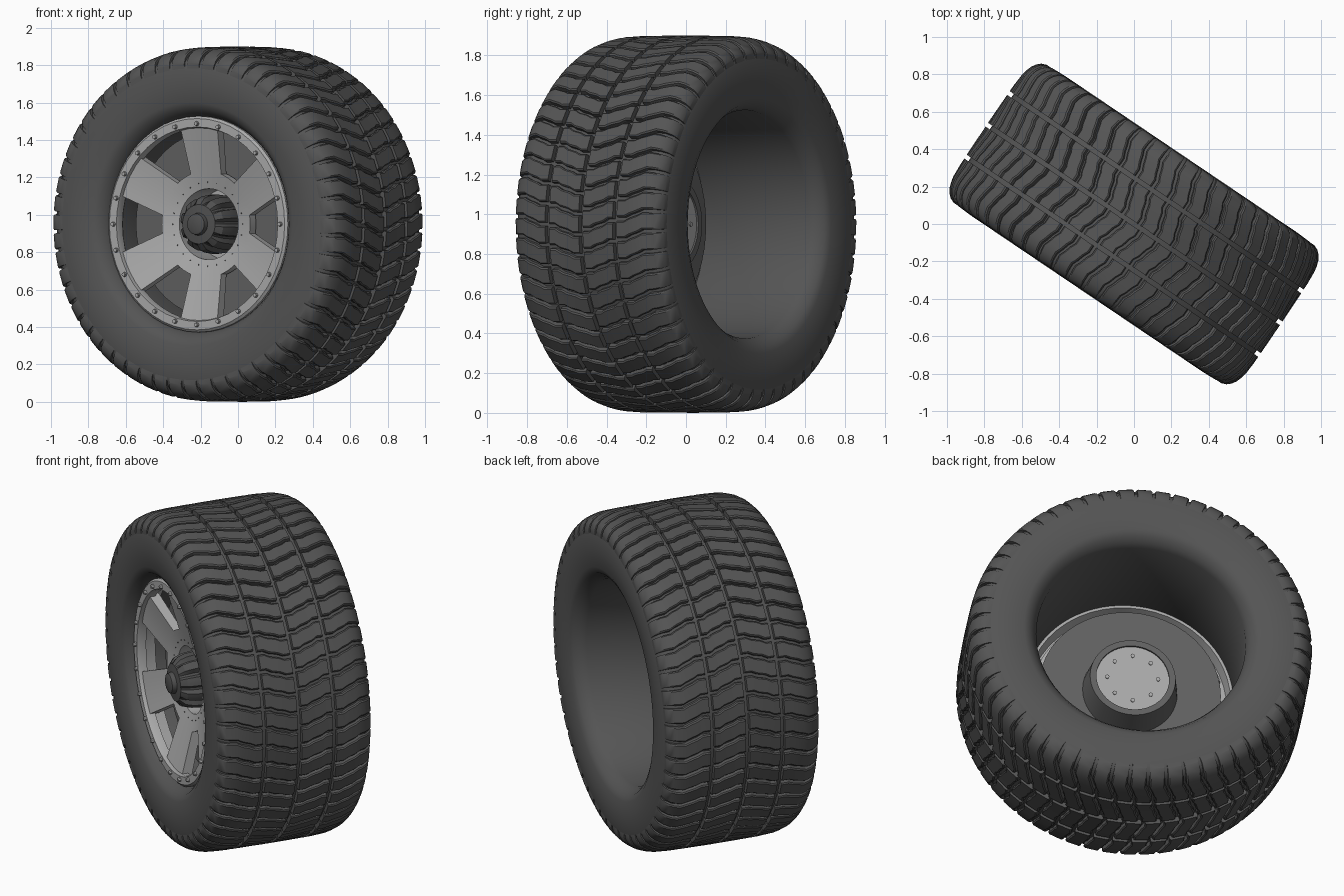
import bpy, bmesh, math
from mathutils import Matrix, Vector

if "Cube" in bpy.data.objects:
    bpy.data.objects.remove(bpy.data.objects["Cube"])

# Wheel frame: local z = outward axle, local y = up, turned 34 degrees
C, S, R = math.cos(math.radians(34)), math.sin(math.radians(34)), 0.95
FRAME = Matrix(((C, 0, -S, 0), (-S, 0, -C, 0), (0, 1, 0, R), (0, 0, 0, 1)))


def material(name, v):
    m = bpy.data.materials.new(name)
    m.diffuse_color = (v, v, v, 1)
    m.use_nodes = True
    m.node_tree.nodes["Principled BSDF"].inputs["Base Color"].default_value = m.diffuse_color
    return m


RUBBER = material("rubber", 0.09)
DARK = material("dark_metal", 0.08)
DISC = material("disc_metal", 0.12)
ALLOY = material("alloy", 0.4)


def polar(r, t, a):
    return Vector((r * math.cos(t), r * math.sin(t), a))


def finish(name, bm, mat, angle=30):
    bmesh.ops.recalc_face_normals(bm, faces=bm.faces[:])
    bm.transform(FRAME)
    me = bpy.data.meshes.new(name)
    bm.to_mesh(me)
    bm.free()
    me.materials.append(mat)
    ob = bpy.data.objects.new(name, me)
    bpy.context.collection.objects.link(ob)
    bpy.ops.object.select_all(action='DESELECT')
    ob.select_set(True)
    bpy.context.view_layer.objects.active = ob
    bpy.ops.object.shade_smooth_by_angle(angle=math.radians(angle))
    return ob


def lathe(bm, profile, n=48, closed=True, radius=lambda i, k: 1.0):
    """Spin (radius, axial) points; open profiles get end caps."""
    rings = [[bm.verts.new(polar(r * radius(i, k), math.tau * i / n, a)) for i in range(n)]
             for k, (r, a) in enumerate(profile)]
    pairs = list(zip(rings, rings[1:])) + ([(rings[-1], rings[0])] if closed else [])
    for p, q in pairs:
        for i in range(n):
            j = (i + 1) % n
            bm.faces.new((p[i], p[j], q[j], q[i]))
    if not closed:
        bm.faces.new(rings[0])
        bm.faces.new(rings[-1])


def loft(bm, sections):
    """Join equal cross-sections into a capped solid."""
    rows = [[bm.verts.new(p) for p in s] for s in sections]
    m = len(rows[0])
    for p, q in zip(rows, rows[1:]):
        for i in range(m):
            bm.faces.new((p[i], p[(i + 1) % m], q[(i + 1) % m], q[i]))
    bm.faces.new(rows[0])
    bm.faces.new(rows[-1])


def studs(bm, count, r, a, size, h, sides=8):
    for k in range(count):
        m = Matrix.Translation(polar(r, math.tau * k / count, a))
        bmesh.ops.create_cone(bm, cap_ends=True, segments=sides, radius1=size,
                              radius2=size * 0.75, depth=h, matrix=m)


# Tyre carcass with open barrel
half = [(0.575, 0.36), (0.59, 0.39), (0.615, 0.425), (0.65, 0.442), (0.75, 0.45),
        (0.83, 0.446), (0.87, 0.434), (0.90, 0.40), (0.915, 0.33), (0.922, 0.2)]
bm = bmesh.new()
lathe(bm, half + [(r, -a) for r, a in reversed(half)], 72)
finish("tyre_body", bm, RUBBER, 35)

# Tread: four rows of wavy blocks, mirrored about the centre line
CROWN = [(0, 0.95), (0.25, 0.948), (0.33, 0.943), (0.38, 0.932), (0.41, 0.915),
         (0.432, 0.895), (0.446, 0.86)]


def crown(a):
    for (a0, r0), (a1, r1) in zip(CROWN, CROWN[1:]):
        if a <= a1:
            return r0 + (r1 - r0) * (a - a0) / (a1 - a0)
    return CROWN[-1][1]


N = 56
STEP = math.tau / N
ROWS = [([0.012, 0.05, 0.08, 0.13, 0.16, 0.193], [0, 0, 0.14, 0.26, 0.42, 0.42], 0),
        ([0.217, 0.26, 0.29, 0.33, 0.36, 0.39, 0.415, 0.434, 0.445],
         [0.2, 0.2, 0.34, 0.46, 0.6, 0.6, 0.6, 0.6, 0.6], 0.3)]
bm = bmesh.new()
for side in (1, -1):
    for axials, waves, shift in ROWS:
        for k in range(N):
            secs = []
            for a, w in zip(axials, waves):
                t = (k + w + shift + (0.25 if side < 0 else 0)) * STEP
                top, low = crown(a), crown(a) - 0.035
                secs.append([polar(low, t - 0.42 * STEP, a * side),
                             polar(top - 0.006, t - 0.41 * STEP, a * side),
                             polar(top, t - 0.34 * STEP, a * side),
                             polar(top, t + 0.34 * STEP, a * side),
                             polar(top - 0.006, t + 0.41 * STEP, a * side),
                             polar(low, t + 0.42 * STEP, a * side)])
            loft(bm, secs)
finish("tread_blocks", bm, RUBBER, 25)


# Wheel face: dished cone with a bolted outer ring, six spokes and a hub well
def face(r):
    return 0.28 + (r - 0.19) * 0.28


bm = bmesh.new()
lathe(bm, [(0.515, 0.375), (0.52, 0.392), (0.565, 0.392), (0.578, 0.38),
           (0.578, 0.27), (0.56, 0.27), (0.545, 0.34), (0.515, 0.34)], 48)
finish("rim_ring", bm, ALLOY)

bm = bmesh.new()
lathe(bm, [(0.19, face(0.19)), (0.285, face(0.285)), (0.285, 0.25), (0.21, 0.24),
           (0.21, 0.10), (0.19, 0.10)], 48)
finish("hub_well", bm, ALLOY)

bm = bmesh.new()
for k in range(6):
    mid = math.radians(30 + 60 * k)
    secs = []
    for j in range(7):
        u = j / 3 - 1
        ti, to = mid + u * math.radians(21), mid + u * math.radians(13)
        secs.append([polar(0.27, ti, face(0.27)), polar(0.53, to, face(0.53)),
                     polar(0.53, to, face(0.53) - 0.06), polar(0.27, ti, face(0.27) - 0.05)])
    loft(bm, secs)
finish("spokes", bm, ALLOY)

bm = bmesh.new()
studs(bm, 24, 0.538, 0.396, 0.014, 0.022)
finish("ring_bolts", bm, ALLOY)

bm = bmesh.new()
studs(bm, 24, 0.225, face(0.225), 0.004, 0.006, 6)
finish("face_rivets", bm, DARK)

# Brake disc behind the spokes with its rear sleeve
bm = bmesh.new()
lathe(bm, [(0.20, 0.235), (0.50, 0.235), (0.50, 0.215), (0.26, 0.215),
           (0.235, 0.06), (0.20, 0.06)], 48)
finish("brake_disc", bm, DISC)

# Light rear cap closing the hub, with small bolts
bm = bmesh.new()
lathe(bm, [(0.203, 0.11), (0.203, 0.07)], 48, closed=False)
studs(bm, 8, 0.14, 0.068, 0.012, 0.012)
finish("rear_cap", bm, ALLOY)

# Fluted locking hub on the front
bm = bmesh.new()


def flute(i, k):
    return 0.84 if k in (1, 2, 3) and i % 6 in (0, 1) else 1.0


lathe(bm, [(0.15, 0.10), (0.16, 0.22), (0.152, 0.30), (0.138, 0.345), (0.105, 0.375),
           (0.06, 0.38), (0.055, 0.405), (0.045, 0.41)], 60, closed=False, radius=flute)
finish("locking_hub", bm, DARK)
